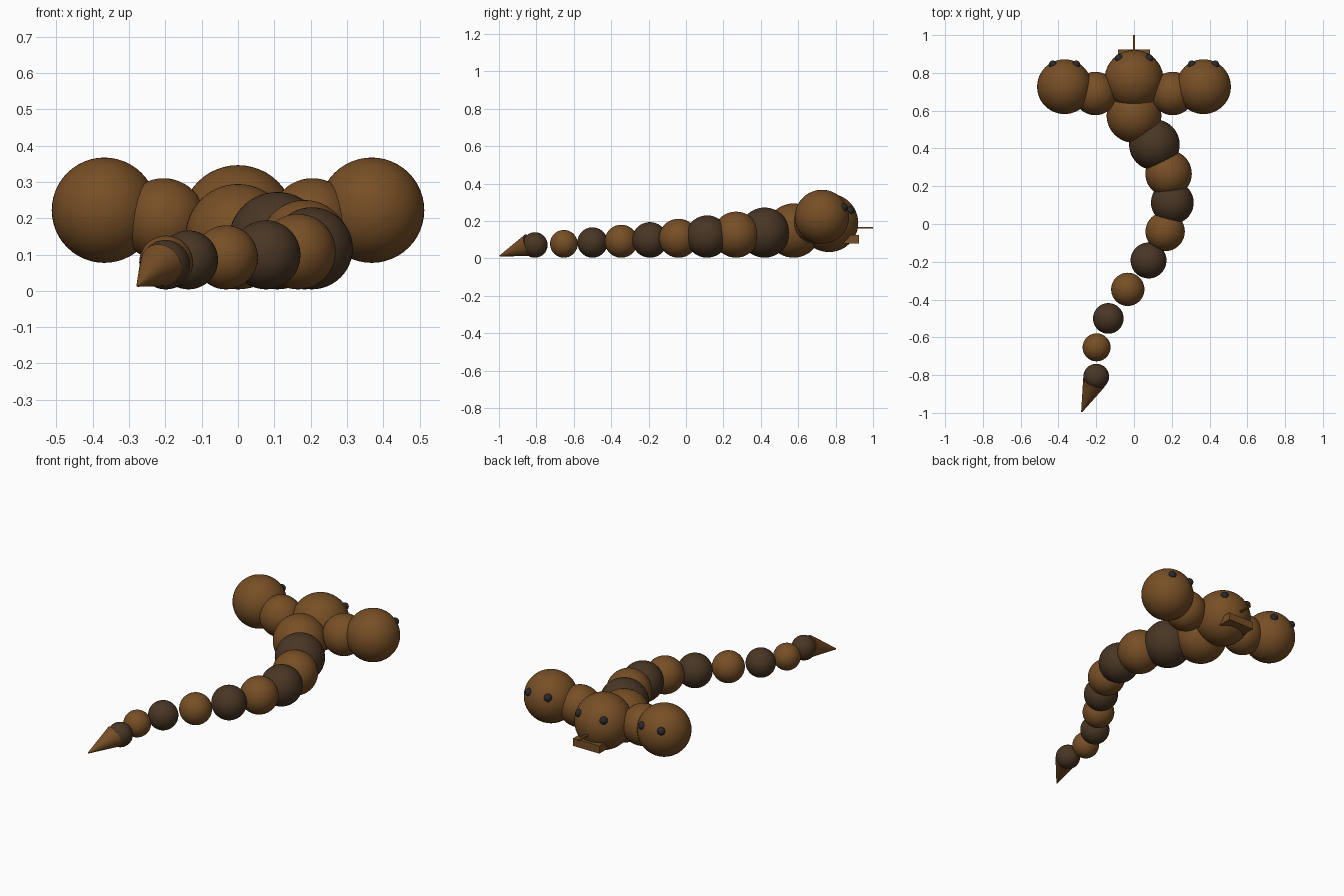
import bpy
import math
from mathutils import Vector

if "Cube" in bpy.data.objects:
    bpy.data.objects.remove(bpy.data.objects["Cube"])


def material(name, rgb):
    m = bpy.data.materials.new(name)
    m.diffuse_color = (*rgb, 1)
    m.use_nodes = True
    m.node_tree.nodes["Principled BSDF"].inputs["Base Color"].default_value = m.diffuse_color
    return m


BROWN = material("warm brown", (0.185, 0.078, 0.019))
DARK = material("dark brown", (0.066, 0.037, 0.018))
BLACK = material("eye black", (0.022, 0.022, 0.024))


def finish(name, mat, smooth=True):
    ob = bpy.context.object
    ob.name = name
    ob.data.materials.append(mat)
    if smooth:
        bpy.ops.object.shade_smooth_by_angle(angle=math.radians(40))
    return ob


def ball(name, loc, r, mat, seg=48):
    bpy.ops.mesh.primitive_uv_sphere_add(segments=seg, ring_count=seg // 2, radius=r, location=loc)
    return finish(name, mat)


def box(name, loc, size, mat):
    bpy.ops.mesh.primitive_cube_add(size=1, location=loc)
    bpy.context.object.scale = size
    return finish(name, mat, False)


def head(name, loc, r, eye_offset):
    # head ball with a mirrored pair of bead eyes
    ball(name, loc, r, BROWN)
    d = Vector(eye_offset).normalized() * (r - 0.004)
    for s, side in ((-1, "left"), (1, "right")):
        ball(f"{name}_eye_{side}", Vector(loc) + Vector((s * d.x, d.y, d.z)), 0.022, BLACK, 20)


# winding body: x, y, radius; each ball rests just above the ground
BODY = [(0, 0.575, 0.145), (0.108, 0.42, 0.134), (0.183, 0.267, 0.123),
        (0.203, 0.113, 0.113), (0.165, -0.04, 0.104), (0.077, -0.193, 0.095),
        (-0.033, -0.346, 0.088), (-0.136, -0.5, 0.081), (-0.198, -0.653, 0.074),
        (-0.2, -0.808, 0.068)]
for i, (x, y, r) in enumerate(BODY):
    ball(f"body_segment_{i + 1}", (x, y, r + 0.004), r, DARK if i % 2 else BROWN)

# pointed tail
base, tip = Vector((-0.2125, -0.84, 0.07)), Vector((-0.277, -0.995, 0.014))
axis = tip - base
bpy.ops.mesh.primitive_cone_add(vertices=32, radius1=0.061, radius2=0.003, depth=axis.length,
                                location=(base + tip) / 2,
                                rotation=axis.to_track_quat('Z', 'Y').to_euler())
finish("tail_tip", BROWN)

# middle head, and a side head on each neck
head("middle_head", (0, 0.765, 0.19), 0.156, (0.08, 0.113, 0.066))
for s, side in ((-1, "left"), (1, "right")):
    ball(f"{side}_neck", (s * 0.205, 0.691, 0.195), 0.115, BROWN)
    head(f"{side}_head", (s * 0.368, 0.727, 0.222), 0.145, (0.063, 0.119, 0.052))

# jaw and thin tongue on the middle head
box("jaw", (0, 0.88, 0.103), (0.17, 0.09, 0.045), BROWN)
box("tongue", (0, 0.95, 0.164), (0.013, 0.1, 0.008), BROWN)
